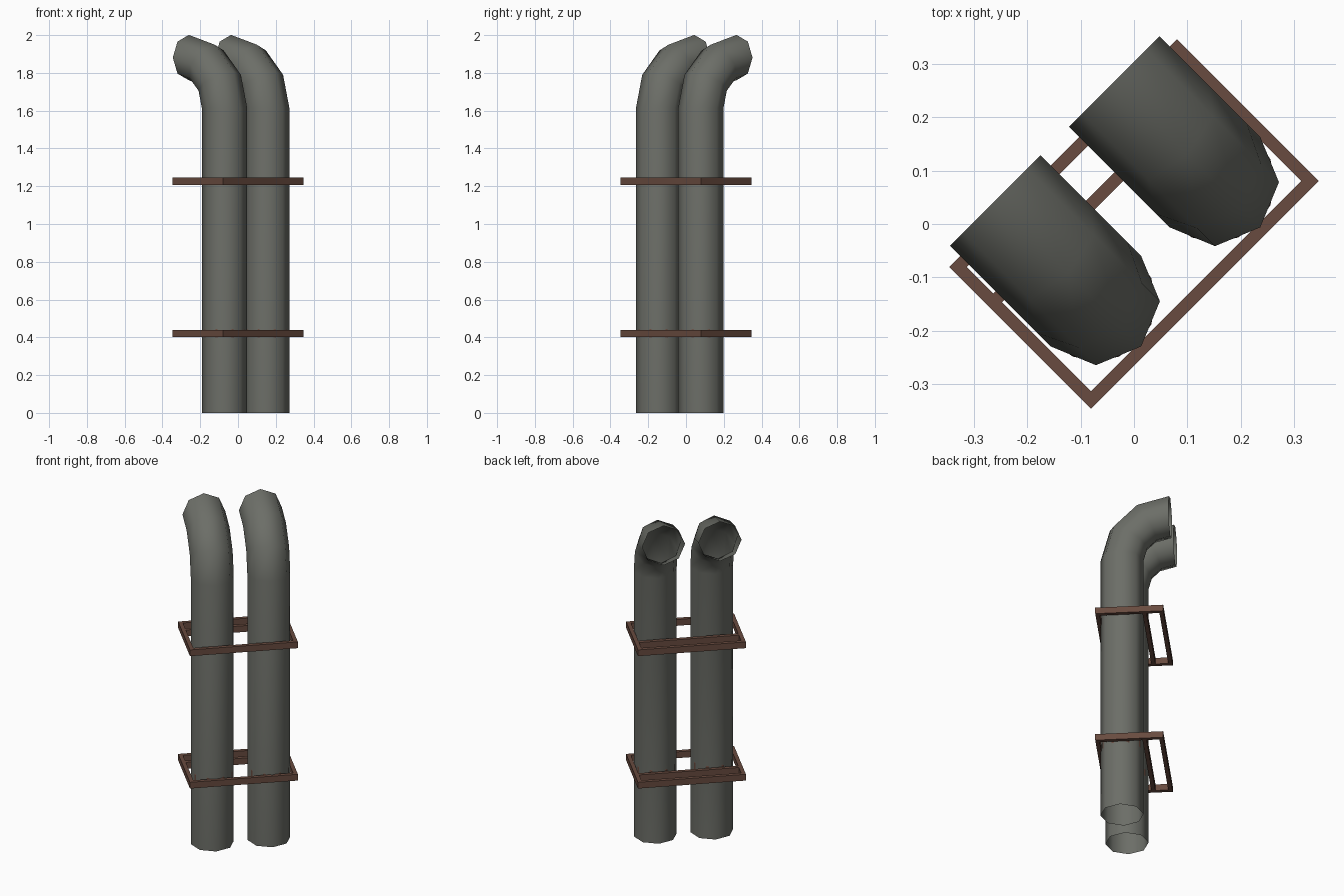
import bpy, bmesh, math
from mathutils import Matrix, Vector

if "Cube" in bpy.data.objects:
    bpy.data.objects.remove(bpy.data.objects["Cube"])

TURN = Matrix.Rotation(math.radians(45), 4, 'Z')   # whole model sits diagonally
R, BEND, PIPE_V, BEND_Z = 0.12, 0.267, -0.052, 1.614


def material(name, rgb):
    m = bpy.data.materials.new(name)
    m.diffuse_color = (*rgb, 1)
    m.use_nodes = True
    m.node_tree.nodes["Principled BSDF"].inputs["Base Color"].default_value = m.diffuse_color
    return m


grey = material("pipe grey", (0.150, 0.156, 0.137))
rust = material("rusty brown", (0.140, 0.070, 0.050))


def finish(name, bm, mat, smooth=False):
    bmesh.ops.recalc_face_normals(bm, faces=bm.faces)
    bm.transform(TURN)
    me = bpy.data.meshes.new(name)
    bm.to_mesh(me)
    bm.free()
    me.materials.append(mat)
    for p in me.polygons:
        p.use_smooth = smooth
    ob = bpy.data.objects.new(name, me)
    bpy.context.collection.objects.link(ob)


def tube(name, rings, sides, mat, smooth):
    """Open tube through rings given as (centre, tilt, radius)."""
    bm = bmesh.new()
    loops = []
    for c, tilt, r in rings:
        rot = Matrix.Rotation(-tilt, 3, 'X')
        loops.append([bm.verts.new(c + rot @ Vector((r * math.cos(a), r * math.sin(a), 0)))
                      for a in (2 * math.pi * i / sides for i in range(sides))])
    for a, b in zip(loops, loops[1:]):
        for i in range(sides):
            j = (i + 1) % sides
            bm.faces.new((a[i], a[j], b[j], b[i]))
    # outward normals by construction
    finish(name, bm, mat, smooth)


# Two bent exhaust pipes with open ends, each with a thin clamp band
for side, u in (("left", -0.153), ("right", 0.163)):
    rings = [(Vector((u, PIPE_V, 0)), 0, R)]
    for k in range(4):
        t = math.radians(30 * k)
        rings.append((Vector((u, PIPE_V + BEND * (1 - math.cos(t)),
                              BEND_Z + BEND * math.sin(t))), t, R))
    tube(side + "_pipe", rings, 8, grey, True)
    tube(side + "_clamp_band", [(Vector((u, PIPE_V, z)), 0, r) for z, r in
                                ((0.40, 0.1125), (0.44, 0.1125), (0.449, 0.109))],
         16, rust, False)

# Two bracket frames: mitred rectangle plus a cross bar behind the pipes
HU, HV, W, H = 0.302, 0.188, 0.023, 0.038
for level, z in (("lower", 0.402), ("upper", 1.207)):
    bm = bmesh.new()
    for inset_bottom in (z,):
        outer = [(-HU, -HV), (HU, -HV), (HU, HV), (-HU, HV)]
        inner = [(x - math.copysign(W, x), y - math.copysign(W, y)) for x, y in outer]
        o = [bm.verts.new((x, y, z)) for x, y in outer]
        n = [bm.verts.new((x, y, z)) for x, y in inner]
        faces = [bm.faces.new((o[i], o[(i + 1) % 4], n[(i + 1) % 4], n[i])) for i in range(4)]
    ext = bmesh.ops.extrude_face_region(bm, geom=faces, use_keep_orig=True)
    top = [v for v in ext["geom"] if isinstance(v, bmesh.types.BMVert)]
    bmesh.ops.translate(bm, verts=top, vec=(0, 0, H))
    finish(level + "_frame", bm, rust)

    bm = bmesh.new()
    bmesh.ops.create_cube(bm, size=1, matrix=Matrix.Translation((0, 0.083, z + H / 2))
                          @ Matrix.Diagonal((2 * (HU - W), W, H, 1)))
    finish(level + "_cross_bar", bm, rust)
